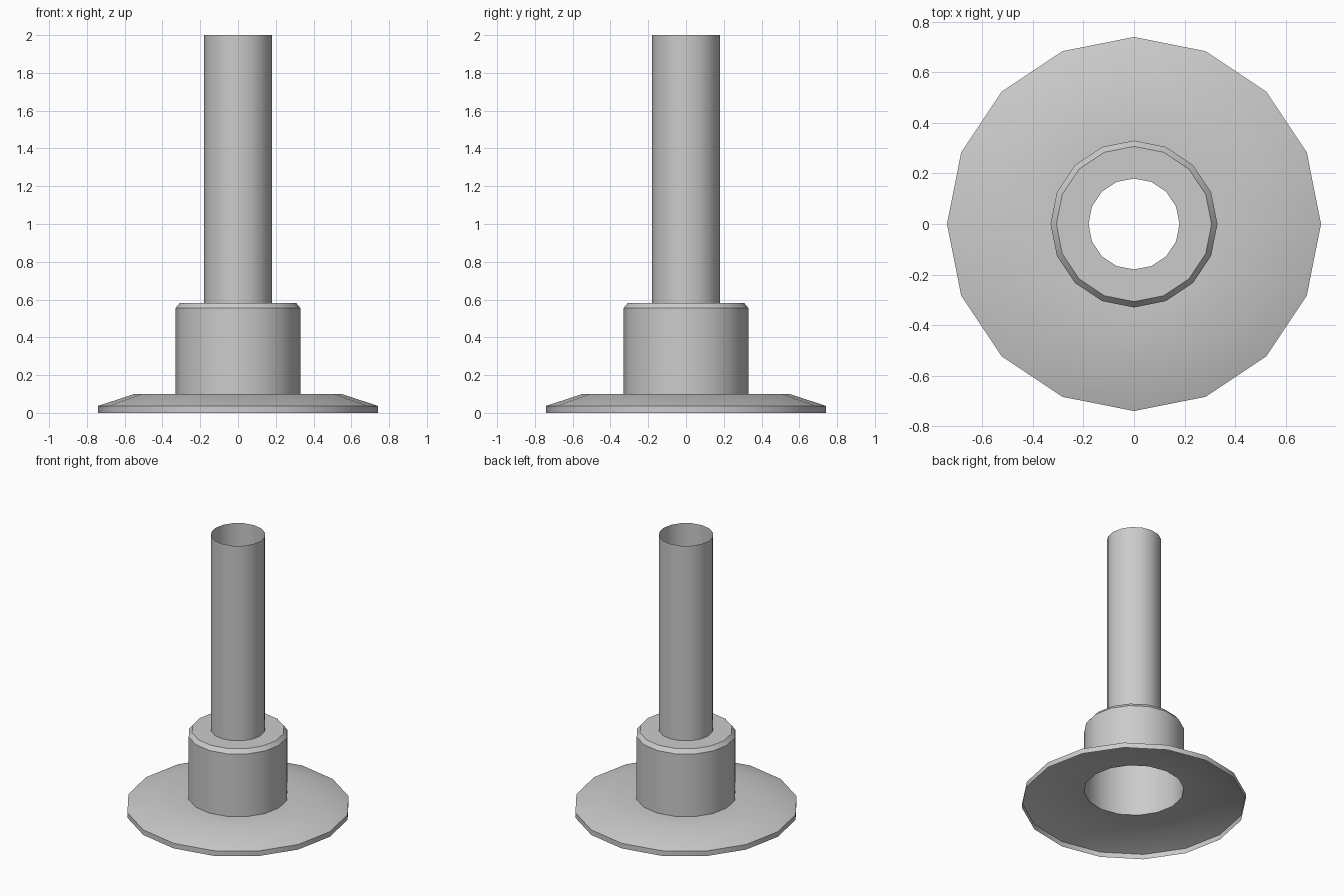
import bpy, math

if "Cube" in bpy.data.objects:
    bpy.data.objects.remove(bpy.data.objects["Cube"])

SIDES = 16


def lathe(name, profile):
    """Revolve an (radius, z) profile around z as an open, smooth shell."""
    verts, faces = [], []
    for r, z in profile:
        for i in range(SIDES):
            a = 2 * math.pi * i / SIDES
            verts.append((r * math.cos(a), r * math.sin(a), z))
    for k in range(len(profile) - 1):
        for i in range(SIDES):
            j = (i + 1) % SIDES
            lo, hi = k * SIDES, (k + 1) * SIDES
            faces.append((lo + i, lo + j, hi + j, hi + i))
    mesh = bpy.data.meshes.new(name)
    mesh.from_pydata(verts, [], faces)
    obj = bpy.data.objects.new(name, mesh)
    bpy.context.collection.objects.link(obj)
    bpy.ops.object.select_all(action='DESELECT')
    obj.select_set(True)
    bpy.context.view_layer.objects.active = obj
    bpy.ops.object.shade_smooth_by_angle(angle=math.radians(30))
    return obj


# Hollow base flange, open underneath and around the collar bore
lathe("base_flange", [(0.74, 0), (0.74, 0.037), (0.55, 0.1), (0.33, 0.1)])

# Collar with bevelled top edge and flat shoulder
lathe("collar", [(0.33, 0.1), (0.33, 0.555), (0.307, 0.583), (0.18, 0.583)])

# Thin open tube
lathe("tube", [(0.18, 0.583), (0.18, 2.0)])
